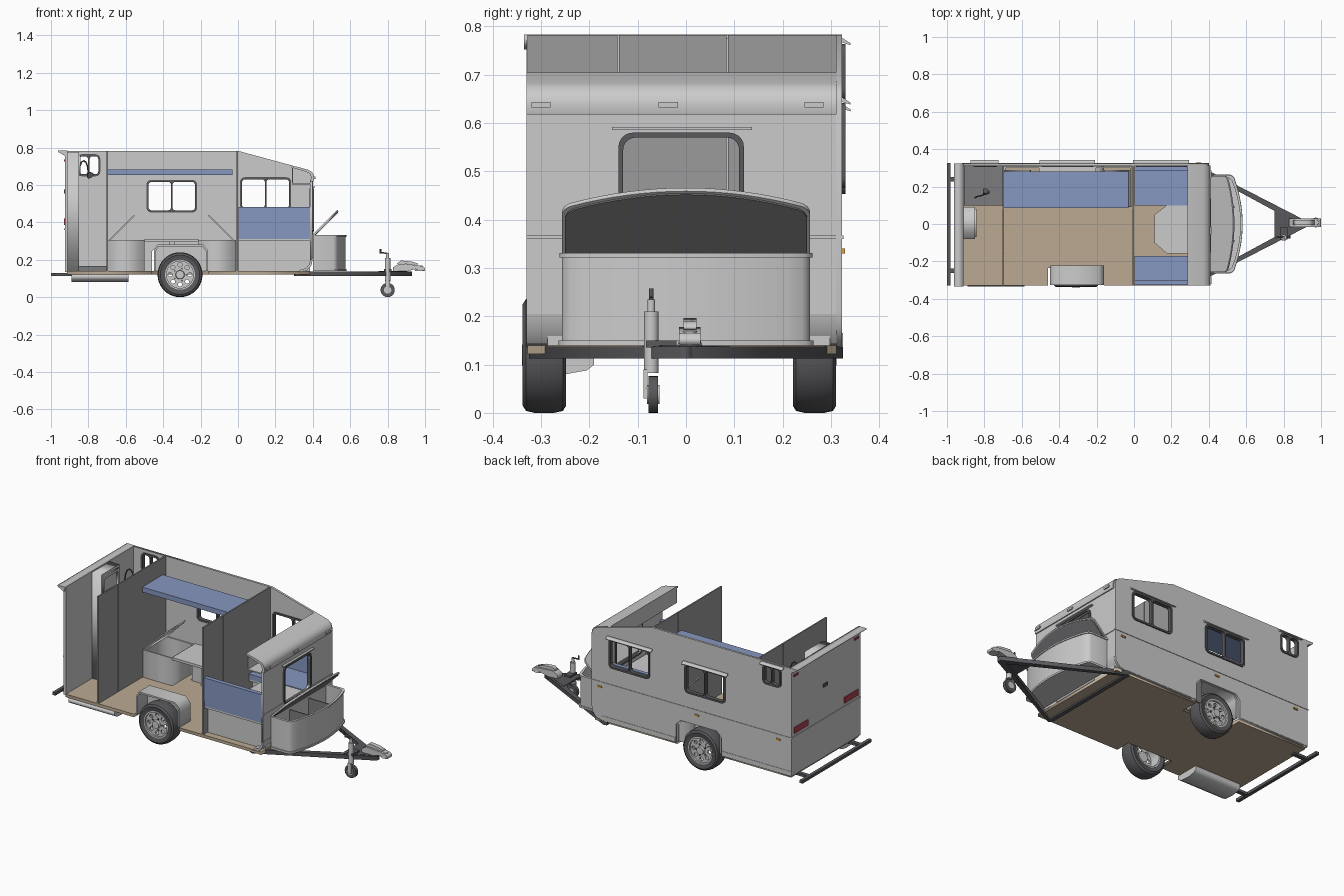
import bpy, bmesh
from math import pi, sin, cos, radians
from mathutils import Vector

if "Cube" in bpy.data.objects:
    bpy.data.objects.remove(bpy.data.objects["Cube"])

def mat(name, c):
    m = bpy.data.materials.new(name)
    m.diffuse_color = (*c, 1)
    m.use_nodes = True
    m.node_tree.nodes["Principled BSDF"].inputs["Base Color"].default_value = m.diffuse_color
    return m
TAN, BLUE = mat("wood", (.50, .40, .29)), mat("cushion", (.24, .31, .53))
DARK, RED, AMBER = mat("dark", (.10, .10, .11)), mat("red", (.45, .05, .08)), mat("amber", (.75, .35, .05))
SLATE, PANEL = mat("slate", (.2, .2, .21)), mat("panel", (.33, .33, .33))

def finish(o, m=None, smooth=False):
    if m: o.data.materials.append(m)
    if smooth:
        bpy.ops.object.select_all(action='DESELECT')
        o.select_set(True)
        bpy.context.view_layer.objects.active = o
        bpy.ops.object.shade_smooth_by_angle(angle=radians(35))
    return o

def mesh_obj(name, bm):
    bmesh.ops.recalc_face_normals(bm, faces=bm.faces)
    me = bpy.data.meshes.new(name)
    bm.to_mesh(me); bm.free()
    o = bpy.data.objects.new(name, me)
    bpy.context.collection.objects.link(o)
    return o

def box(name, x0, x1, y0, y1, z0, z1, m=None, bevel=0):
    bm = bmesh.new()
    bmesh.ops.create_cube(bm, size=1)
    for v in bm.verts:
        v.co = Vector(((x0+x1)/2+v.co.x*(x1-x0), (y0+y1)/2+v.co.y*(y1-y0), (z0+z1)/2+v.co.z*(z1-z0)))
    if bevel:
        bmesh.ops.bevel(bm, geom=bm.edges[:], offset=bevel, segments=3, profile=.5, affect='EDGES')
    return finish(mesh_obj(name, bm), m, bevel > 0)

def rr(x0, x1, y0, y1, r=.02, n=5):
    c = [(x1-r, y1-r, 0), (x0+r, y1-r, 1), (x0+r, y0+r, 2), (x1-r, y0+r, 3)]
    return [(cx+r*cos((q+i/n)*pi/2), cy+r*sin((q+i/n)*pi/2)) for cx, cy, q in c for i in range(n+1)]

def rect(x0, x1, y0, y1):
    return [(x0, y0), (x1, y0), (x1, y1), (x0, y1)]

def circ(x, y, r, n=16):
    return [(x+r*cos(2*pi*i/n), y+r*sin(2*pi*i/n)) for i in range(n)]

ROT = {'xy': (0, 0, 0), 'xz': (pi/2, 0, 0), 'yz': (pi/2, 0, pi/2)}
def plate(name, loops, plane, a, b, m=None, smooth=False):
    """Flat outline with holes, extruded between a and b along the plane's normal."""
    cu = bpy.data.curves.new(name, 'CURVE')
    cu.dimensions, cu.fill_mode, cu.extrude = '2D', 'BOTH', abs(b-a)/2
    for lp in loops:
        s = cu.splines.new('POLY')
        s.points.add(len(lp)-1)
        for p, (u, v) in zip(s.points, lp): p.co = (u, v, 0, 1)
        s.use_cyclic_u = True
    o = bpy.data.objects.new(name, cu)
    bpy.context.collection.objects.link(o)
    o.rotation_euler = ROT[plane]
    o.location[{'xy': 2, 'xz': 1, 'yz': 0}[plane]] = (a+b)/2
    bpy.ops.object.select_all(action='DESELECT')
    o.select_set(True)
    bpy.context.view_layer.objects.active = o
    bpy.ops.object.convert(target='MESH')
    return finish(bpy.context.view_layer.objects.active, m, smooth)

def cyl(name, p, q, r, m=None, r2=None, n=20):
    p, q = Vector(p), Vector(q)
    bm = bmesh.new()
    bmesh.ops.create_cone(bm, cap_ends=True, segments=n, radius1=r, radius2=r if r2 is None else r2, depth=(q-p).length)
    o = mesh_obj(name, bm)
    o.rotation_mode = 'QUATERNION'
    o.rotation_quaternion = (q-p).to_track_quat('Z', 'Y')
    o.location = (p+q)/2
    return finish(o, m, True)

def lathe_y(name, prof, c, m, n=40):
    bm = bmesh.new()
    vs = [bm.verts.new((r, h, 0)) for r, h in prof]
    es = [bm.edges.new((vs[i], vs[(i+1) % len(vs)])) for i in range(len(vs))]
    bmesh.ops.spin(bm, geom=vs+es, axis=(0, 1, 0), cent=(0, 0, 0), angle=2*pi, steps=n)
    bmesh.ops.remove_doubles(bm, verts=bm.verts, dist=1e-5)
    o = mesh_obj(name, bm)
    o.location = c
    return finish(o, m, True)

# floor with wheel notches
plate("floor", [[(-.915, -.328), (-.46, -.328), (-.46, -.235), (-.16, -.235), (-.16, -.328), (.385, -.328), (.385, .312),
                 (-.16, .312), (-.16, .21), (-.46, .21), (-.46, .312), (-.915, .312)]], 'xy', .122, .14, TAN)

# side wall with wheel arch and windows
wins = [(-.85, -.745, .655, .755), (-.48, -.228, .462, .618), (.02, .275, .475, .632)]
wall = [(-.92, .135), (-.46, .135), (-.46, .245), (-.43, .275), (-.19, .275), (-.16, .245), (-.16, .135), (.33, .135),
        (.37, .145), (.393, .175), (.4, .21), (.4, .64), (.393, .665), (.37, .682), (0, .782), (-.95, .782), (-.92, .75)]
plate("side_wall", [wall]+[rr(*w) for w in wins], 'xz', .31, .323)
for x0, x1, z0, z1 in wins:
    mid, t = (x0+x1)/2, .009
    plate("window_frame", [rr(x0-t, x1+t, z0-t, z1+t, .025), rr(x0+.002, mid-.004, z0+.002, z1-.002, .016),
                           rr(mid+.004, x1-.002, z0+.002, z1-.002, .016)], 'xz', .305, .33, DARK)
    plate("window_rain_rail", [[(.322, z1+.012), (.341, z1+.006), (.341, z1+.01), (.322, z1+.022)]], 'yz', x0-.025, x1+.02)
box("side_belt_trim", -.92, .4, .322, .326, .36, .367)
box("side_skirt_front", -.155, .33, .322, .325, .138, .165)
box("side_skirt_rear", -.92, -.465, .322, .325, .138, .165)
for x in (.345, -.3, -.84):
    box("side_marker", x-.014, x+.014, .322, .329, .33, .34, AMBER)

# rear wall, cornice and lamps
box("rear_wall", -.925, -.911, -.33, .323, .135, .782)
plate("rear_cornice", [[(-.92, .752), (-.962, .776), (-.962, .783), (-.911, .783)]], 'xz', -.335, .323)
box("rear_belt_trim", -.929, -.924, -.33, .323, .36, .367)
for y in (-.24, .235):
    box("tail_lamp", -.931, -.924, y-.065, y+.065, .385, .42, RED)
for y in (-.29, .285):
    box("rear_top_lamp", -.931, -.924, y-.02, y+.02, .725, .737, RED)
box("rear_handle", -.93, -.924, -.015, .025, .555, .575, DARK)

# rear bumper
box("bumper_bar", -1, -.98, -.33, .325, .113, .13, DARK)
for y in (-.25, .24):
    box("bumper_arm", -.985, -.89, y-.012, y+.012, .113, .128, DARK)

# entry step
plate("entry_step", [[(-.335, .122), (-.335, .1), (-.31, .085), (-.25, .08), (-.205, .088), (-.19, .1), (-.19, .122)]], 'yz', -.89, -.585)

# front wall with window
plate("front_wall", [rect(-.33, .312, .2, .625), rr(-.13, .11, .36, .57, .025)], 'yz', .386, .398)
plate("front_window_frame", [rr(-.14, .12, .35, .58, .03), rr(-.13, .11, .36, .57, .025)], 'yz', .382, .405, DARK)
box("front_rain_rail", .396, .412, -.153, .137, .586, .592)
plate("front_lower_curve", [[(.4, .205), (.393, .17), (.37, .143), (.33, .135), (.33, .145), (.365, .155), (.382, .178), (.386, .205)]],
      'xz', -.33, .312, None, True)
plate("front_roof_roll", [[(.285, .705), (.37, .683), (.393, .672), (.404, .655), (.408, .635), (.404, .618), (.386, .618),
                           (.392, .64), (.384, .66), (.365, .67), (.285, .693)]], 'xz', -.33, .312, None, True)
box("front_shelf_back", .288, .294, -.325, .31, .605, .697)
box("front_shelf_floor", .29, .39, -.325, .31, .603, .61)
box("front_belt_trim", .397, .402, -.33, .32, .36, .367)
for y in (-.3, -.037, .265):
    box("front_marker", .402, .414, y-.02, y+.02, .632, .644)

# partitions with door leaf
for x in (-.7, -.004):
    for y0, y1 in ((-.328, -.142), (-.139, .084), (.087, .31)):
        box("partition_panel", x-.004, x+.004, y0, y1, .14, .782, PANEL)

# bathroom
box("shower_tray", -.91, -.704, .1, .31, .14, .166, SLATE)
plate("bath_cabinet", [rect(-.08, .09, .14, .775)], 'yz', -.911, -.85)
plate("cabinet_mirror_frame", [rect(-.07, .08, .65, .76), rect(-.055, .065, .665, .745)], 'yz', -.85, -.842)
arc = [Vector((-.85+.025*(1-cos(i*pi/6)), .14+.02*i/6, .66+.07*sin(i*pi/6))) for i in range(7)]
for p, q in zip(arc, arc[1:]):
    cyl("shower_hose", p, q, .004, DARK, n=8)
cyl("shower_head", (-.8, .16, .665), (-.79, .175, .65), .008, DARK, .02)

# bunk and lower dinette with raised lids
box("bunk_cushion", -.694, -.03, .085, .28, .652, .682, BLUE)
for x0, x1, h, s in ((-.694, -.5, -.692, 1), (-.21, -.01, -.02, -1)):
    plate("bench_box", [rect(x0, x1, .09, .308), rect(x0+.008, x1-.008, .098, .3)], 'xy', .14, .305)
    plate("bench_lid", [[(h, .305), (h+s*.135, .44), (h+s*.14, .435), (h+s*.006, .3)]], 'xz', .09, .29)
box("bench_table", -.5, -.21, .09, .308, .295, .31)
box("bench_table_leg", -.37, -.34, .18, .21, .14, .295)

# front lounge
for y0, y1, b0, b1 in ((-.322, -.17, -.326, -.3), (.1, .308, .286, .309)):
    box("seat_base", .002, .384, y0+.035, y1-.01, .14, .308)
    box("seat_board", .002, .384, y0, y1, .3, .31)
    box("seat_cushion", .002, .384, y0, y1, .31, .342, BLUE)
    box("seat_back", .002, .384, b0, b1, .343, .482, BLUE)
plate("lounge_table", [[(.11, -.1), (.175, -.158), (.375, -.158), (.375, .1), (.175, .1), (.11, .05)]], 'xy', .325, .338)
cyl("lounge_table_leg", (.24, -.03, .14), (.24, -.03, .325), .015)

# wheel arches and wheels
arch = [(-.45, .14), (-.45, .25), (-.43, .282), (-.19, .282), (-.16, .25), (-.16, .14), (-.17, .14), (-.17, .245),
        (-.195, .272), (-.425, .272), (-.44, .245), (-.44, .14)]
tyre = [(.078, -.04), (.105, -.045), (.116, -.038), (.12, -.02), (.12, .02), (.116, .038), (.105, .045), (.078, .04)]
for s, yi, yo, yc in ((-1, -.23, -.325, -.293), (1, .215, .312, .266)):
    plate("wheel_arch", [arch], 'xz', yi, yo)
    plate("wheel_arch_back", [arch[:6]], 'xz', yi, yi-s*.008)
    lathe_y("tyre", tyre, (-.31, yc, .12), DARK)
    lathe_y("rim_barrel", [(.08, -.042), (.08, .042), (.072, .042), (.072, -.042)], (-.31, yc, .12), None)
    holes = [circ(-.31+.053*cos(k*pi/4), .12+.053*sin(k*pi/4), .011, 12) for k in range(8)]
    plate("rim_disc", [circ(-.31, .12, .073, 40)]+holes, 'xz', yc+s*.022, yc+s*.032, None, True)
    cyl("hub", (-.31, yc, .12), (-.31, yc+s*.046, .12), .03, None, .022)
    for k in range(5):
        x, z = -.31+.034*cos(k*pi*.4), .12+.034*sin(k*pi*.4)
        cyl("wheel_nut", (x, yc+s*.03, z), (x, yc+s*.038, z), .005, DARK, n=6)

# drawbar
for s in (-1, 1):
    plate("drawbar_rail", [[(.3, s*.315), (.32, s*.325), (.93, s*.012), (.93, -s*.012), (.88, 0)]], 'xy', .113, .137, DARK)
box("drawbar_cross", .3, .325, -.31, .322, .113, .135, DARK)
plate("drawbar_gusset", [[(.75, -.09), (.75, .09), (.9, .015), (.9, -.015)]], 'xy', .128, .139, DARK)

# coupling
plate("coupling_body", [[(.83, .137), (.83, .16), (.86, .178), (.95, .172), (.99, .165), (1, .155), (1, .142), (.97, .142), (.95, .15), (.9, .137)]],
      'xz', -.015, .03)
plate("coupling_handle", [[(.85, .178), (.87, .196), (.93, .19), (.965, .178), (.96, .172), (.9, .176)]], 'xz', -.005, .022)
cyl("coupling_ball_cup", (.972, .008, .14), (.972, .008, .17), .026, None, .014)

# jockey wheel
jx, jy = .8, -.072
cyl("jockey_tube", (jx, jy, .083), (jx, jy, .21), .015)
cyl("jockey_post", (jx, jy, .21), (jx, jy, .235), .008)
cyl("jockey_crank", (jx, jy, .235), (jx-.038, jy, .237), .004, DARK)
cyl("jockey_grip", (jx-.038, jy, .233), (jx-.038, jy, .258), .005, DARK)
box("jockey_clamp", jx-.02, jx+.02, jy-.01, -.02, .135, .15, DARK)
box("jockey_fork", jx-.012, jx+.012, -.088, -.08, .03, .09)
cyl("jockey_wheel", (jx, -.078, .038), (jx, -.058, .038), .038, DARK, n=28)
cyl("jockey_hub", (jx, -.081, .038), (jx, -.055, .038), .02)

# front locker with open lid
def dee(x0, w, e, n=16):
    pts = [(x0, -w), (x0+e-.015, -w), (x0+e-.003, -w+.006)]
    for i in range(n+1):
        t = -1+2*i/n
        pts.append((x0+e+.006+.045*(1-t*t), t*(w-.016)))
    return pts+[(x0+e-.003, w-.006), (x0+e-.015, w), (x0, w)]
plate("locker_shell", [dee(.4, .257, .125), dee(.408, .249, .11)], 'xy', .145, .33, None, True)
plate("locker_rim", [dee(.4, .262, .129), dee(.408, .247, .11)], 'xy', .322, .331, None, True)
plate("locker_floor", [dee(.4, .264, .13)], 'xy', .139, .15, None, True)
for y in (-.09, .09):
    box("locker_divider", .405, .54, y-.003, y+.003, .15, .31, SLATE)
lid = plate("locker_lid", [dee(0, .257, .132)], 'xy', 0, .01, None, True)
lid.rotation_euler = (0, -pi/4, 0)
lid.location = (.404, 0, .333)
lid_panel = plate("locker_lid_liner", [dee(.004, .25, .122)], 'xy', 0, .004, SLATE)
lid_panel.rotation_euler = (0, -pi/4, 0)
lid_panel.location = (.409, 0, .328)
